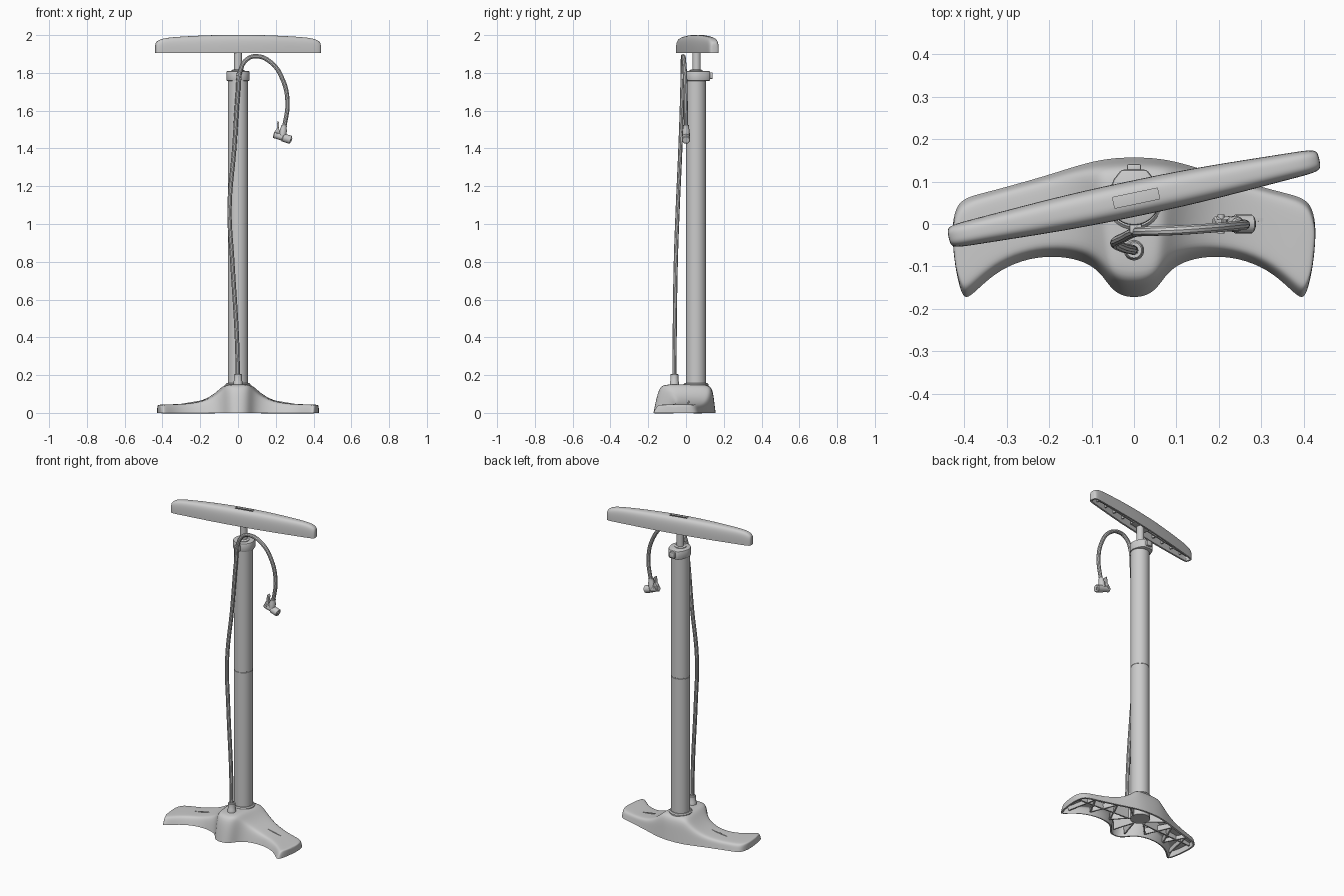
import bpy, bmesh, math
from mathutils import Vector, Matrix

if "Cube" in bpy.data.objects:
    bpy.data.objects.remove(bpy.data.objects["Cube"])


def finish(o, angle=35):
    """Apply modifiers / convert curves, then smooth by angle."""
    bpy.ops.object.select_all(action='DESELECT')
    o.select_set(True)
    bpy.context.view_layer.objects.active = o
    bpy.ops.object.convert(target='MESH')
    bpy.ops.object.shade_smooth_by_angle(angle=math.radians(angle))
    return o


def from_bm(name, bm):
    me = bpy.data.meshes.new(name)
    bm.to_mesh(me)
    bm.free()
    o = bpy.data.objects.new(name, me)
    bpy.context.collection.objects.link(o)
    return o


def lathe(name, profile, loc, axis=(0, 0, 1), n=32):
    """Revolve (radius, height) points about an axis, closed at both ends."""
    bm = bmesh.new()
    m = Matrix.Translation(loc) @ Vector((0, 0, 1)).rotation_difference(Vector(axis)).to_matrix().to_4x4()
    rings = [[bm.verts.new(m @ Vector((r * math.cos(2 * math.pi * k / n), r * math.sin(2 * math.pi * k / n), z)))
              for k in range(n)] for r, z in profile]
    for a, b in zip(rings, rings[1:]):
        for k in range(n):
            bm.faces.new((a[k], a[(k + 1) % n], b[(k + 1) % n], b[k]))
    bm.faces.new(rings[0][::-1])
    bm.faces.new(rings[-1])
    return finish(from_bm(name, bm))


def prism(name, pts, z0, z1, bevel=0.0, matrix=Matrix()):
    """Extrude a counter-clockwise outline from z0 to z1."""
    bm = bmesh.new()
    lo = [bm.verts.new((x, y, z0)) for x, y in pts]
    hi = [bm.verts.new((x, y, z1)) for x, y in pts]
    n = len(pts)
    for k in range(n):
        bm.faces.new((lo[k], lo[(k + 1) % n], hi[(k + 1) % n], hi[k]))
    bm.faces.new(lo[::-1])
    bm.faces.new(hi)
    bm.transform(matrix)
    o = from_bm(name, bm)
    if bevel:
        b = o.modifiers.new('bevel', 'BEVEL')
        b.width, b.segments = bevel, 2
    return finish(o)


def rect(x, y, w, d):
    return [(x - w, y - d), (x + w, y - d), (x + w, y + d), (x - w, y + d)]


def shell(name, half, section, z0, thick, matrix=Matrix(), cutter=None):
    """Hollow cup, open below. half: (x_front, y_front, x_back, y_back, height) for x >= 0."""
    cols = [(-a, b, -c, d, h) for a, b, c, d, h in half[:0:-1]] + half
    bm = bmesh.new()
    grid = [[bm.verts.new((a + (c - a) * t, b + (d - b) * t, z0 + h * f)) for t, f in section]
            for a, b, c, d, h in cols]
    for p, q in zip(grid, grid[1:]):
        for j in range(len(section) - 1):
            bm.faces.new((p[j], q[j], q[j + 1], p[j + 1]))
    bm.faces.new(grid[0])
    bm.faces.new(grid[-1][::-1])
    bm.transform(matrix)
    o = from_bm(name, bm)
    o.modifiers.new('subdivision', 'SUBSURF').levels = 2
    s = o.modifiers.new('wall', 'SOLIDIFY')
    s.thickness, s.offset = thick, -1
    if cutter:
        c = o.modifiers.new('slot', 'BOOLEAN')
        c.operation, c.object, c.solver = 'DIFFERENCE', cutter, 'EXACT'
    return finish(o, 45)


def rib(name, p, q, zlow, zp, zq, w=0.004, matrix=Matrix()):
    """Thin upright web between two plan points with its own top height at each end."""
    p, q = Vector(p), Vector(q)
    d = (q - p).normalized()
    s = Vector((-d.y, d.x)) * w
    bm = bmesh.new()
    v = [bm.verts.new((c.x, c.y, z)) for c, zt in ((p, zp), (q, zq)) for z in (zlow, zt)
         for c in (c - s, c + s)]
    for f in ((0, 1, 3, 2), (4, 6, 7, 5), (0, 4, 5, 1), (2, 3, 7, 6), (0, 2, 6, 4), (1, 5, 7, 3)):
        bm.faces.new([v[i] for i in f])
    bmesh.ops.recalc_face_normals(bm, faces=bm.faces)
    bm.transform(matrix)
    return from_bm(name, bm)


TUBE = (0, 0.053, 0)

# Foot: winged hollow base
foot_cols = [(0, -.173, 0, .157, .151), (.028, -.170, .04, .156, .151), (.055, -.152, .078, .151, .150),
             (.078, -.115, .105, .145, .125), (.115, -.088, .145, .134, .092), (.175, -.075, .20, .116, .064),
             (.245, -.079, .27, .096, .050), (.315, -.106, .335, .078, .046), (.365, -.150, .385, .066, .045),
             (.392, -.176, .412, .052, .044), (.406, -.170, .424, .025, .043), (.422, -.105, .430, -.02, .040)]
foot_section = [(0, 0), (.04, .45), (.10, .93), (.2, 1), (.5, 1), (.82, 1), (.945, .93), (.975, .45), (1, 0)]
shell('foot', foot_cols, foot_section, 0, 0.010)
lathe('foot_inner_boss', [(.056, .012), (.056, .14)], TUBE)

# Webs under the foot
for s in (-1, 1):
    for k, (p, q, a, b) in enumerate([
            ((.05, .053), (.13, .118), .09, .06), ((.05, .03), (.13, -.06), .09, .045),
            ((.13, -.06), (.20, .095), .05, .042), ((.20, .095), (.27, -.065), .042, .034),
            ((.27, -.065), (.335, .06), .034, .034), ((.335, .06), (.375, -.13), .034, .030),
            ((.05, .02), (.41, .0), .09, .030), ((.0, .0), (.04, -.13), .09, .07)]):
        rib(f'foot_web_{k}_{"L" if s < 0 else "R"}', (p[0] * s, p[1]), (q[0] * s, q[1]), .008, a, b)

# Barrel, its seat ring and the mid seam
lathe('barrel_seat_ring', [(.066, .14), (.066, .152), (.060, .158), (.054, .158)], TUBE)
lathe('barrel', [(.054, .13), (.054, .999), (.0525, 1.0), (.0525, 1.004), (.054, 1.005), (.054, 1.79)], TUBE, n=48)

# Collar with a rear latch
arc = [(.061 * math.cos(math.radians(t)), .058 + .061 * math.sin(math.radians(t))) for t in range(-205, 26, 10)]
prism('collar', arc + [(.048, .105), (.030, .128), (-.030, .128), (-.048, .105)], 1.757, 1.81, .006)
prism('collar_latch', rect(0, .128, .017, .013), 1.768, 1.802, .004)
prism('hose_clip', rect(.004, -.010, .015, .012), 1.765, 1.80, .004)
lathe('collar_gland', [(.034, 1.80), (.034, 1.814), (.028, 1.818)], TUBE)

# Piston rod
lathe('piston_rod', [(.022, 1.75), (.022, 1.975)], (0, .056, 0))

# Handle: hollow grip turned about the rod, with a slot on top
turn = Matrix.Translation((0, .060, 0)) @ Matrix.Rotation(math.radians(11.8), 4, 'Z')
slot = prism('slot_cutter', rect(.005, 0, .054, .013), 1.984, 2.05, 0, turn)
slot.hide_render = True
handle_cols = [(x, -w, x, w, h) for x, w, h in
               [(0, .042, .096), (.09, .042, .0955), (.20, .039, .092), (.30, .034, .087), (.38, .030, .081),
                (.420, .028, .073), (.440, .024, .060), (.447, .016, .050)]]
handle_section = [(0, 0), (-.01, .35), (.03, .78), (.2, 1), (.5, 1.01), (.8, 1), (.97, .78), (1.01, .35), (1, 0)]
shell('handle', handle_cols, handle_section, 1.905, .010, turn, slot)
bpy.data.objects.remove(slot)
prism('handle_hub', rect(0, 0, .065, .027), 1.925, 1.982, .004, turn)
for s in (-1, 1):
    side = 'L' if s < 0 else 'R'
    rib('handle_spine_' + side, (.06 * s, 0), (.425 * s, 0), 1.925, 1.985, 1.95, .004, turn)
    for k, x in enumerate((.14, .22, .30, .38)):
        rib(f'handle_web_{k}_{side}', (x * s, -.026), (x * s, .026), 1.925, 1.965, 1.965, .004, turn)

# Hose
cu = bpy.data.curves.new('hose', 'CURVE')
cu.dimensions, cu.bevel_depth, cu.bevel_resolution, cu.resolution_u, cu.use_fill_caps = '3D', .0115, 3, 8, True
path = [(0, -.062, .17), (-.006, -.060, .40), (-.030, -.054, .80), (-.045, -.044, 1.08), (-.020, -.030, 1.40),
        (0, -.020, 1.70), (.012, -.018, 1.81), (.045, -.017, 1.870), (.100, -.015, 1.888), (.175, -.010, 1.855),
        (.232, -.005, 1.775), (.262, -.002, 1.65), (.243, 0, 1.50)]
sp = cu.splines.new('BEZIER')
sp.bezier_points.add(len(path) - 1)
for bp, p in zip(sp.bezier_points, path):
    bp.co = p
    bp.handle_left_type = bp.handle_right_type = 'AUTO'
hose = bpy.data.objects.new('hose', cu)
bpy.context.collection.objects.link(hose)
finish(hose)
lathe('hose_foot_fitting', [(.024, .13), (.024, .165), (.021, .17), (.021, .202), (.018, .206)], (0, -.062, 0), n=20)

# Valve head: ferrule, body, nozzle and thumb lever
axis = Vector((.95, 0, -.30)).normalized()
lathe('valve_ferrule', [(.019, 0), (.019, .03), (.015, .042), (.015, .055)], (.236, 0, 1.468), (.15, 0, 1), 20)
lathe('valve_body', [(.014, 0), (.018, .004), (.018, .05), (.022, .053), (.022, .094), (.018, .098)],
      (.188, 0, 1.474), axis, 20)
lathe('valve_nozzle', [(.009, 0), (.009, .1)], (.190, 0, 1.474), axis, 12)
lever = Matrix.Translation((0, .011, 0)) @ Matrix.Rotation(math.radians(90), 4, 'X')
prism('valve_lever', [(.186, 1.462), (.206, 1.458), (.222, 1.485), (.216, 1.510), (.218, 1.536), (.210, 1.546),
                      (.206, 1.525), (.206, 1.505), (.196, 1.495)], 0, .022, .002, lever)
lathe('lever_pin', [(.008, -.022), (.008, .022)], (.205, 0, 1.474), (0, 1, 0), 12)
